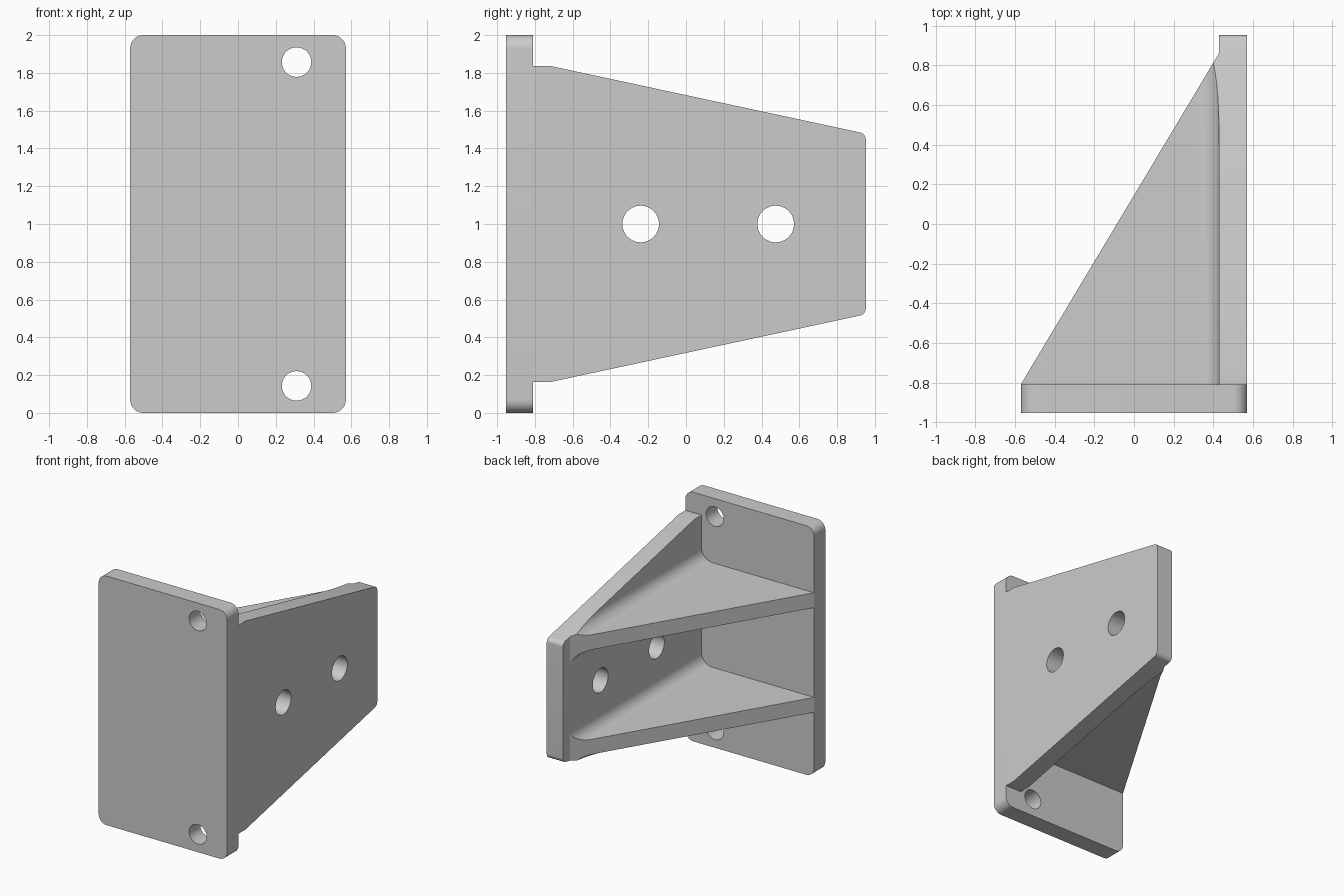
import bpy, bmesh, math
from mathutils import Vector

cube = bpy.data.objects.get("Cube")
if cube:
    bpy.data.objects.remove(cube, do_unlink=True)

# Single plain grey
GREY = (0.6, 0.6, 0.6, 1)
grey = bpy.data.materials.new("plain grey")
grey.use_nodes = True
grey.diffuse_color = GREY
grey.node_tree.nodes["Principled BSDF"].inputs["Base Color"].default_value = GREY

# Overall dimensions
HALF_W, HALF_D, HEIGHT, PLATE = 0.571, 0.952, 2.0, 0.143
INNER_X, INNER_Y = HALF_W - PLATE, -HALF_D + PLATE
SLOPE_Y, SLOPE_Z, END_Z = -0.72, 0.837, 0.478   # side plate half heights about z = 1


def arc(cx, cy, r, start, end, steps):
    """Points along an arc, angles in degrees."""
    angles = [math.radians(start + (end - start) * i / steps) for i in range(steps + 1)]
    return [(cx + r * math.cos(a), cy + r * math.sin(a)) for a in angles]


def circle(cx, cy, r):
    return arc(cx, cy, r, 0, 360, 48)[:-1]


def rounded(corners, steps=10):
    """Outline from (u, v, radius) corners, each rounded by a tangent arc."""
    out = []
    for i, (u, v, r) in enumerate(corners):
        p = Vector((u, v))
        if not r:
            out.append((u, v))
            continue
        a = (Vector(corners[i - 1][:2]) - p).normalized()
        b = (Vector(corners[(i + 1) % len(corners)][:2]) - p).normalized()
        half = a.angle(b) / 2
        c = p + (a + b).normalized() * r / math.sin(half)
        first = (p + a * r / math.tan(half) - c).normalized()
        last = (p + b * r / math.tan(half) - c).normalized()
        out += [tuple(c + first.slerp(last, k / steps) * r) for k in range(steps + 1)]
    return out


def prism(loops, place, depth):
    """Fill an outline with holes, then extrude it along depth."""
    bm = bmesh.new()
    edges = []
    for loop in loops:
        vs = [bm.verts.new(place(u, v)) for u, v in loop]
        edges += [bm.edges.new((vs[i - 1], vs[i])) for i in range(len(vs))]
    bmesh.ops.triangle_fill(bm, use_beauty=True, use_dissolve=False, edges=edges)
    ext = bmesh.ops.extrude_face_region(bm, geom=bm.faces[:])
    moved = [g for g in ext["geom"] if isinstance(g, bmesh.types.BMVert)]
    bmesh.ops.translate(bm, verts=moved, vec=depth)
    bmesh.ops.recalc_face_normals(bm, faces=bm.faces[:])
    return bm


def slice_off(bm, point, normal):
    """Remove everything on the normal side of a plane and cap the cut."""
    cut = bmesh.ops.bisect_plane(bm, geom=bm.verts[:] + bm.edges[:] + bm.faces[:],
                                 plane_co=point, plane_no=normal, clear_outer=True)
    rim = [g for g in cut["geom_cut"] if isinstance(g, bmesh.types.BMEdge)]
    if rim:
        bmesh.ops.triangle_fill(bm, use_beauty=True, edges=rim)
    bmesh.ops.recalc_face_normals(bm, faces=bm.faces[:])


def finish(bm, name):
    mesh = bpy.data.meshes.new(name)
    bm.to_mesh(mesh)
    bm.free()
    mesh.materials.append(grey)
    obj = bpy.data.objects.new(name, mesh)
    bpy.context.collection.objects.link(obj)
    bpy.ops.object.select_all(action="DESELECT")
    obj.select_set(True)
    bpy.context.view_layer.objects.active = obj
    bpy.ops.object.shade_smooth_by_angle(angle=math.radians(25))


# Front mounting plate with two bolt holes
outline = rounded([(-HALF_W, 0, 0.07), (HALF_W, 0, 0.07),
                   (HALF_W, HEIGHT, 0.07), (-HALF_W, HEIGHT, 0.07)])
holes = [circle(0.31, z, 0.078) for z in (0.143, HEIGHT - 0.143)]
finish(prism([outline] + holes, lambda u, v: (u, -HALF_D, v), (0, PLATE, 0)), "front_plate")

# Tapered side plate with two larger holes
upper = [(HALF_D, 1 + END_Z, 0.04), (SLOPE_Y, 1 + SLOPE_Z, 0), (INNER_Y, 1 + SLOPE_Z, 0)]
lower = [(y, 2 - z, r) for y, z, r in reversed(upper)]
holes = [circle(y, 1, 0.097) for y in (-0.24, 0.475)]
finish(prism([rounded(upper + lower)] + holes,
             lambda u, v: (INNER_X, u, v), (PLATE, 0, 0)), "side_plate")

# Two triangular ribs, filleted into the side plate
FILLET, TIP_Y, THICK = 0.095, 0.86, 0.12
for name, z0 in (("lower_rib", 1 - 0.48), ("upper_rib", 1 + 0.48 - THICK)):
    z1, fx = z0 + THICK, INNER_X - FILLET
    section = [(-HALF_W, z1), (-HALF_W, z0)]
    section += arc(fx, z0 - FILLET, FILLET, 90, 0, 10)
    section += arc(fx, z1 + FILLET, FILLET, 0, -90, 10)
    bm = prism([section], lambda u, v: (u, INNER_Y, v), (0, TIP_Y - INNER_Y, 0))
    # Diagonal free edge
    slice_off(bm, (INNER_X, TIP_Y, 1), (INNER_Y - TIP_Y, HALF_W + INNER_X, 0))
    # Keep the fillets within the tapered side plate
    run, drop = HALF_D - SLOPE_Y, SLOPE_Z - END_Z
    for s in (1, -1):
        slice_off(bm, (0, SLOPE_Y, 1 + s * SLOPE_Z), (0, drop, s * run))
    finish(bm, name)
